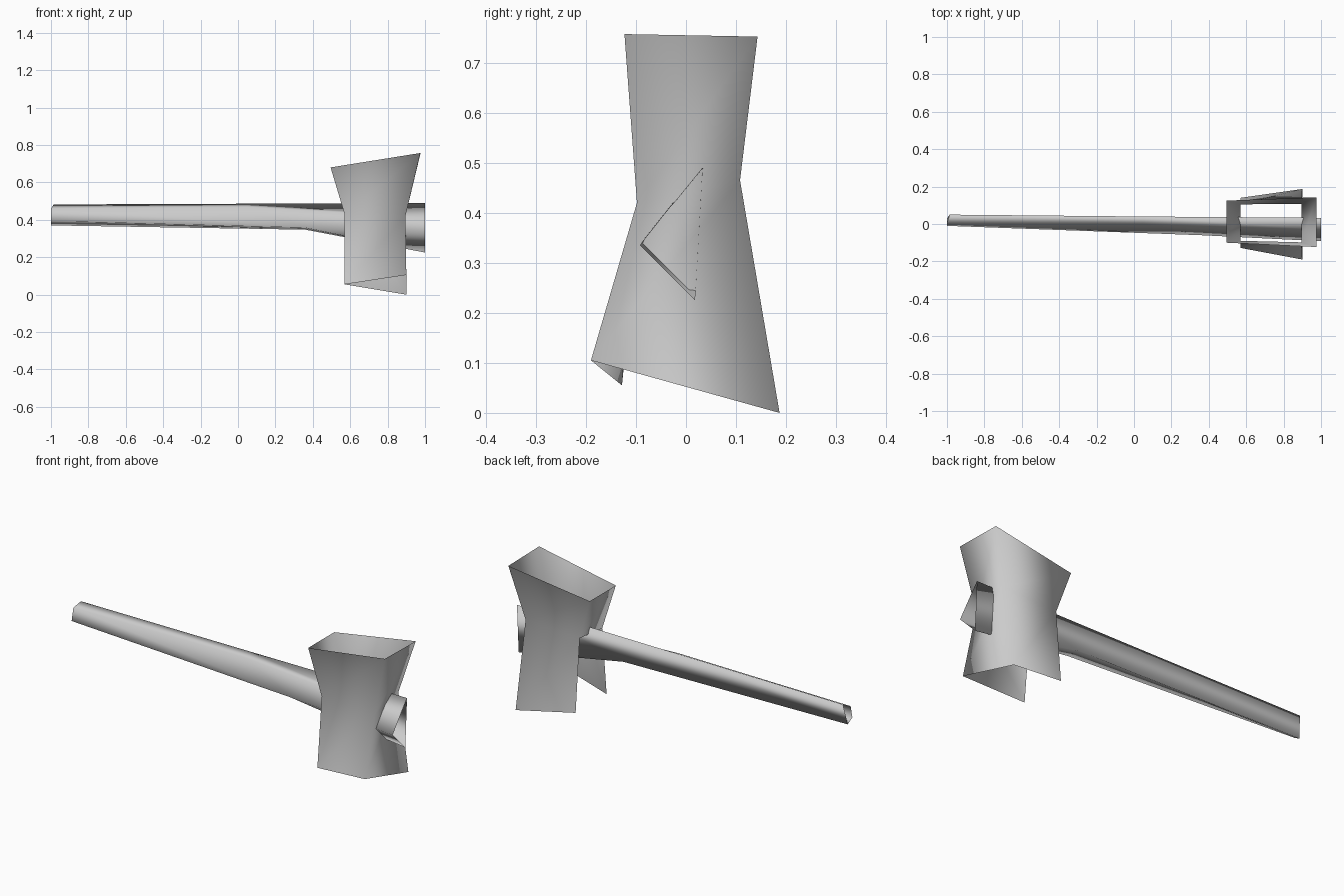
import bpy

if "Cube" in bpy.data.objects:
    bpy.data.objects.remove(bpy.data.objects["Cube"])

steel = bpy.data.materials.new("plain grey")
steel.diffuse_color = (0.6, 0.6, 0.6, 1)
steel.use_nodes = True
steel.node_tree.nodes["Principled BSDF"].inputs["Base Color"].default_value = steel.diffuse_color


def loft(name, rings, skip=()):
    """Open four-sided tube through rings of corner points; skip = (ring, side) gaps."""
    n = len(rings[0])
    verts = [p for ring in rings for p in ring]
    faces = []
    for r in range(len(rings) - 1):
        for i in range(n):
            if (r, i) not in skip:
                j = (i + 1) % n
                faces.append((r * n + i, r * n + j, (r + 1) * n + j, (r + 1) * n + i))
    mesh = bpy.data.meshes.new(name)
    mesh.from_pydata(verts, [], faces)
    mesh.materials.append(steel)
    mesh.shade_smooth()
    obj = bpy.data.objects.new(name, mesh)
    bpy.context.collection.objects.link(obj)
    return obj


# hammer head: flared open sleeve, corners front-left, front-right, back-right, back-left
loft("hammer_head", [
    [(.57, -.128, .055), (.90, -.19, .105), (.90, .187, .0), (.57, .14, .055)],
    [(.57, -.09, .43), (.895, -.098, .42), (.895, .108, .465), (.57, .105, .45)],
    [(.495, -.10, .68), (.975, -.123, .757), (.975, .143, .752), (.495, .125, .68)],
], skip={(0, 3)})

# handle: tapering open tube, edges run back-top, front-top, front-low, bottom
loft("handle", [
    [(-.985, .05, .482), (-1, .005, .46), (-1, -.01, .393), (-1, .03, .37)],
    [(.05, .04, .486), (.05, .0, .468), (.36, -.06, .358), (.36, .026, .347)],
    [(1, .033, .49), (1, -.03, .413), (1, -.092, .335), (1, .018, .225)],
])
